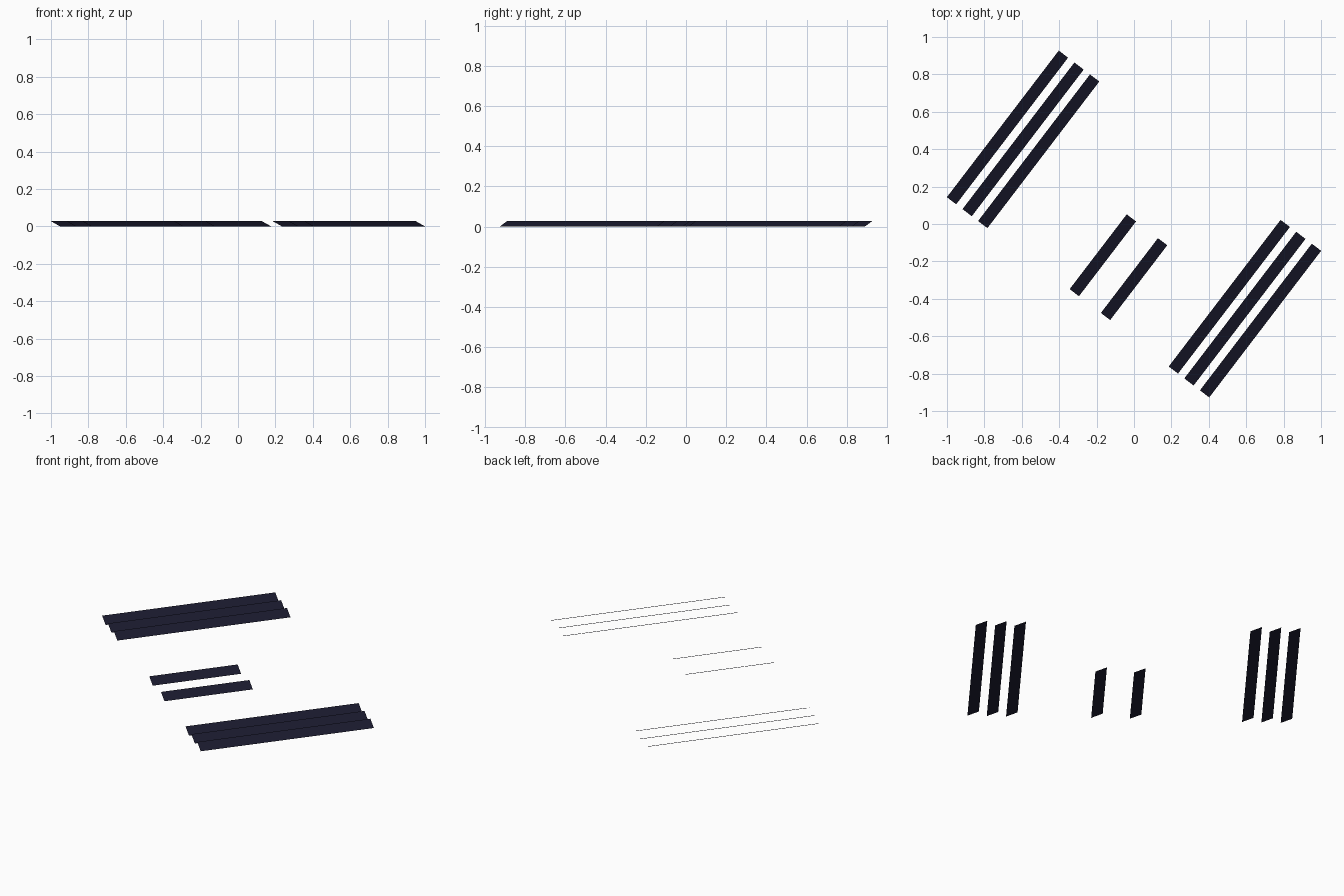
import bpy, math
from mathutils import Vector

if "Cube" in bpy.data.objects:
    bpy.data.objects.remove(bpy.data.objects["Cube"])

ANGLE = math.radians(52.65)
ALONG = Vector((math.cos(ANGLE), math.sin(ANGLE), 0))
ACROSS = Vector((math.sin(ANGLE), -math.cos(ANGLE), 0))
WIDTH, HEIGHT = 0.0625, 0.028      # plan width and rise of each tilted slat

navy = bpy.data.materials.new("dark navy")
navy.diffuse_color = (0.0103, 0.0103, 0.0273, 1)
navy.use_nodes = True
navy.node_tree.nodes["Principled BSDF"].inputs["Base Color"].default_value = navy.diffuse_color


def slat(name, along, across, length):
    """Thin tilted blade, high on its back-left edge."""
    c = ALONG * along + ACROSS * across
    l, w = ALONG * length / 2, ACROSS * WIDTH / 2
    up = Vector((0, 0, HEIGHT))
    verts = [c - l - w + up, c - l + w, c + l + w, c + l - w + up]
    mesh = bpy.data.meshes.new(name)
    mesh.from_pydata(verts, [], [(0, 1, 2, 3)])
    mesh.materials.append(navy)
    bpy.context.collection.objects.link(bpy.data.objects.new(name, mesh))


# Two outer groups of three long slats
for side, label in ((-1, "left"), (1, "right")):
    for i in range(3):
        slat(f"{label}_long_slat_{i + 1}", 0, side * (0.641 + 0.105 * i), 0.986)

# Two short slats in the middle
for i in range(2):
    slat(f"short_slat_{i + 1}", -0.234, -0.031 + 0.21 * i, 0.503)
